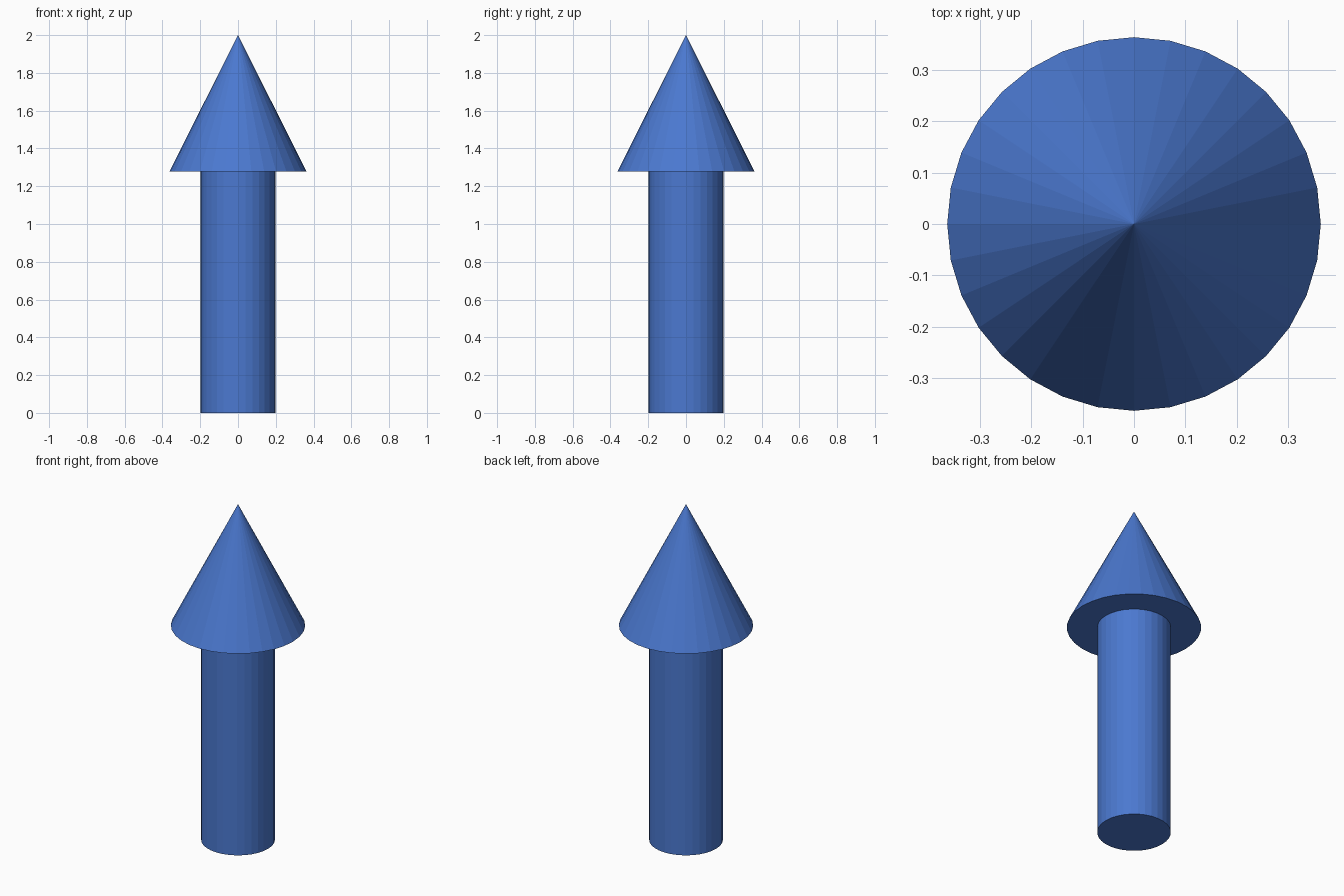
import bpy

if "Cube" in bpy.data.objects:
    bpy.data.objects.remove(bpy.data.objects["Cube"])

SIDES = 32
SHAFT_RADIUS = 0.199
HEAD_RADIUS = 0.363
HEAD_BASE = 1.278
TIP = 2.0

blue = bpy.data.materials.new("blue")
blue.diffuse_color = (0.07, 0.19, 0.63, 1.0)
blue.use_nodes = True
blue.node_tree.nodes["Principled BSDF"].inputs["Base Color"].default_value = blue.diffuse_color


def finish(name):
    obj = bpy.context.object
    obj.name = name
    obj.data.materials.append(blue)
    return obj


# Shaft: upright faceted cylinder
bpy.ops.mesh.primitive_cylinder_add(
    vertices=SIDES, radius=SHAFT_RADIUS, depth=HEAD_BASE,
    location=(0, 0, HEAD_BASE / 2))
finish("shaft")

# Arrow head: faceted cone with a flat underside
bpy.ops.mesh.primitive_cone_add(
    vertices=SIDES, radius1=HEAD_RADIUS, radius2=0, depth=TIP - HEAD_BASE,
    location=(0, 0, (TIP + HEAD_BASE) / 2))
finish("arrow_head")
